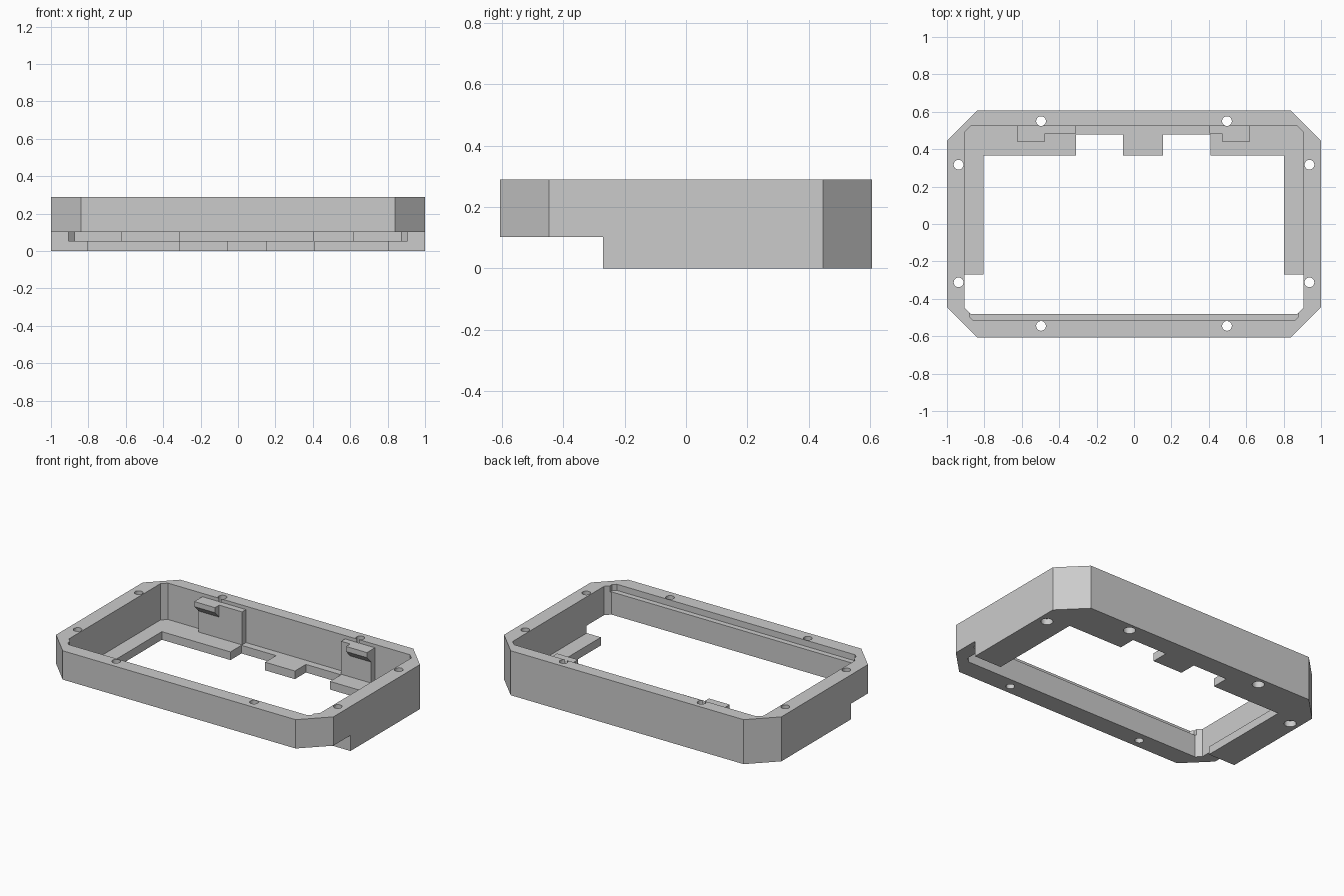
import bpy, bmesh, math

if "Cube" in bpy.data.objects:
    bpy.data.objects.remove(bpy.data.objects["Cube"])

grey = bpy.data.materials.new("light grey")
grey.diffuse_color = (0.6, 0.6, 0.6, 1)
grey.use_nodes = True
grey.node_tree.nodes["Principled BSDF"].inputs["Base Color"].default_value = grey.diffuse_color


def prism(name, outline, lo, hi, axis="z"):
    """Extrude a flat outline: (x, y) along z, or (y, z) along x."""
    bm = bmesh.new()
    at = (lambda p, h: (p[0], p[1], h)) if axis == "z" else (lambda p, h: (h, p[0], p[1]))
    face = bm.faces.new([bm.verts.new(at(p, lo)) for p in outline])
    ext = bmesh.ops.extrude_face_region(bm, geom=[face])
    for v in ext["geom"]:
        if isinstance(v, bmesh.types.BMVert):
            v.co["xyz".index(axis)] = hi
    bmesh.ops.recalc_face_normals(bm, faces=bm.faces[:])
    mesh = bpy.data.meshes.new(name)
    bm.to_mesh(mesh)
    bm.free()
    mesh.materials.append(grey)
    ob = bpy.data.objects.new(name, mesh)
    bpy.context.collection.objects.link(ob)
    return ob


def rect(x0, x1, y0, y1):
    return [(x0, y0), (x1, y0), (x1, y1), (x0, y1)]


def octagon(x, y0, y1, c):
    return [(-x + c, y0), (x - c, y0), (x, y0 + c), (x, y1 - c),
            (x - c, y1), (-x + c, y1), (-x, y1 - c), (-x, y0 + c)]


def circle(cx, cy, r, n=32):
    return [(cx + r * math.cos(i * math.tau / n), cy + r * math.sin(i * math.tau / n))
            for i in range(n)]


def cut(body, outline, lo, hi):
    cutter = prism("cutter", outline, lo, hi)
    mod = body.modifiers.new("cut", "BOOLEAN")
    mod.operation, mod.solver, mod.object = "DIFFERENCE", "EXACT", cutter
    bpy.context.view_layer.objects.active = body
    bpy.ops.object.modifier_apply(modifier=mod.name)
    bpy.data.objects.remove(cutter)


# Chamfered outer frame
frame = prism("frame", octagon(1.0, -0.606, 0.606, 0.16), 0, 0.29)

# Raised underside at the front, main cavity, and shallow pocket in the front rim
cut(frame, rect(-1.2, 1.2, -0.8, -0.27), -0.2, 0.102)
cut(frame, octagon(0.905, -0.48, 0.525, 0.032), 0.053, 0.5)
cut(frame, octagon(0.88, -0.515, -0.40, 0.02), 0.25, 0.5)

# Floor opening with two rear notches leaving a centre tab
opening = [(-0.805, -0.5), (0.803, -0.5), (0.803, 0.365), (0.408, 0.365),
           (0.408, 0.478), (0.155, 0.478), (0.155, 0.365), (-0.06, 0.365),
           (-0.06, 0.478), (-0.31, 0.478), (-0.31, 0.365), (-0.805, 0.365)]
cut(frame, opening, -0.2, 0.1)

# Screw holes, widened below at the thick rear part
for side in (-1, 1):
    for x, y in ((0.497, 0.55), (0.938, 0.317), (0.938, -0.312), (0.497, -0.545)):
        cut(frame, circle(side * x, y, 0.026), -0.2, 0.5)
        if y > 0:
            cut(frame, circle(side * x, y, 0.036), -0.2, 0.04)

# Rear clips: a backing plate with a hook that slopes underneath
hook = [(0.485, 0.268), (0.442, 0.268), (0.442, 0.235), (0.485, 0.19)]
for label, plate, tip in (("left", (-0.625, -0.31), (-0.625, -0.475)),
                          ("right", (0.405, 0.62), (0.47, 0.62))):
    prism(label + "_clip_plate", rect(*plate, 0.485, 0.525), 0.053, 0.268)
    prism(label + "_clip_hook", hook, *tip, axis="x")
